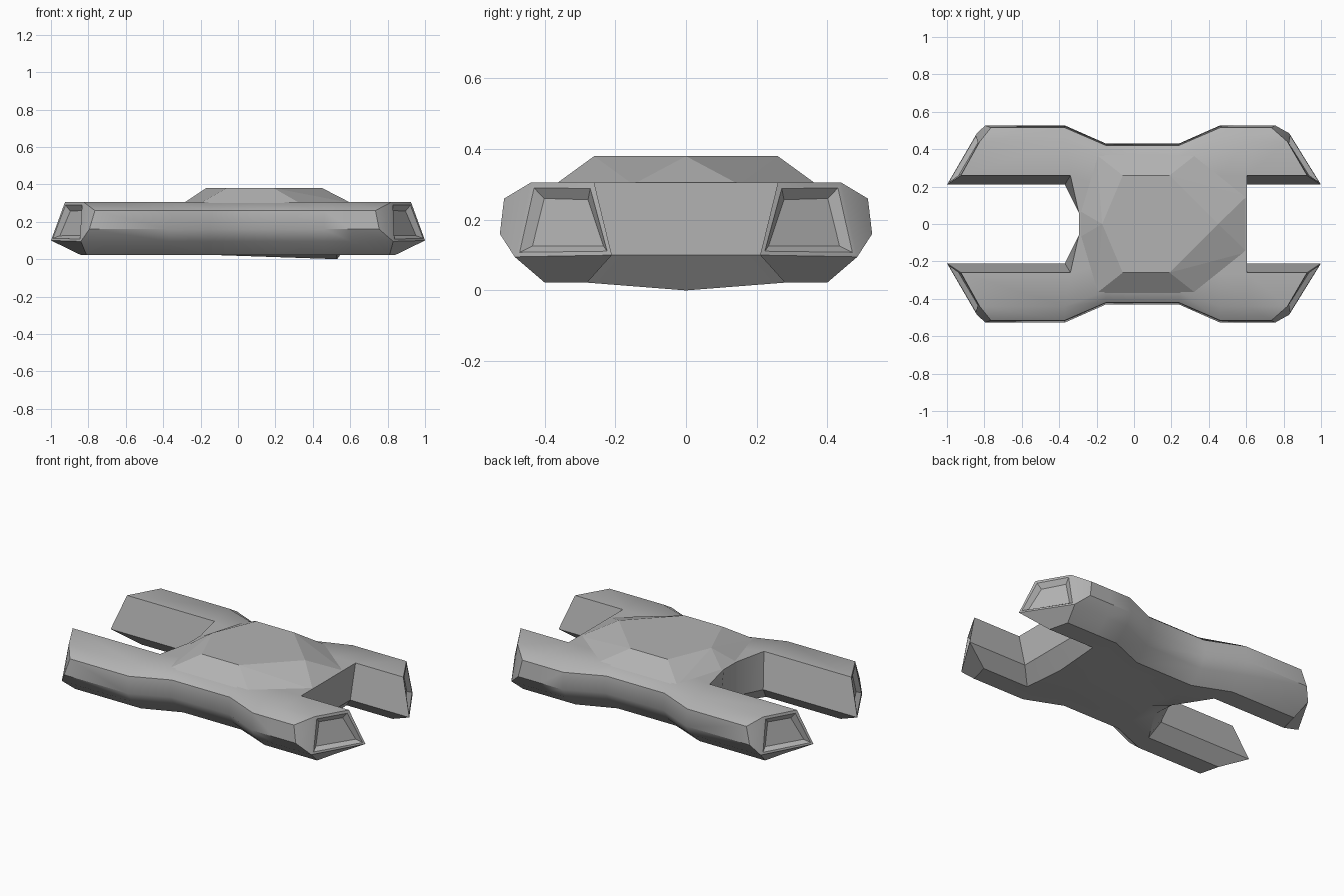
import bpy, bmesh, math

if "Cube" in bpy.data.objects:
    bpy.data.objects.remove(bpy.data.objects["Cube"])

# Half cross-section (y, z) of an arm: inner bottom, inner mid, inner top, then round the outside
ARM = [(.28, .022), (.21, .10), (.26, .305), (.44, .305),
       (.515, .26), (.527, .16), (.485, .095), (.40, .022)]
# Narrower waist section
WAIST = [(.20, .022), (.16, .10), (.20, .305), (.36, .305),
         (.42, .26), (.43, .16), (.39, .095), (.31, .022)]
# Slanted arm tips: x of each section point
REAR_TIP = [-.84, -1.0, -.925, -.825, -.765, -.795, -.84, -.81]
FRONT_TIP = [.84, 1.0, .925, .82, .735, .755, .83, .81]

grey = bpy.data.materials.new("hull_grey")
grey.diffuse_color = (.45, .45, .45, 1)
grey.use_nodes = True
grey.node_tree.nodes["Principled BSDF"].inputs["Base Color"].default_value = grey.diffuse_color


def finish(bm, name, angle):
    me = bpy.data.meshes.new(name)
    bm.to_mesh(me)
    bm.free()
    me.materials.append(grey)
    ob = bpy.data.objects.new(name, me)
    bpy.context.collection.objects.link(ob)
    bpy.ops.object.select_all(action='DESELECT')
    ob.select_set(True)
    bpy.context.view_layer.objects.active = ob
    bpy.ops.object.shade_smooth_by_angle(angle=math.radians(angle))
    return ob


def ring(bm, xs, prof):
    return [bm.verts.new((x, y, z)) for x, (y, z) in zip(xs, prof)]


# Hull: one half lofted along x, mirrored across y
bm = bmesh.new()
R = [ring(bm, REAR_TIP, ARM),
     ring(bm, [-.34, -.37, -.34] + [-.37] * 5, ARM),
     ring(bm, [-.15] * 8, WAIST),
     ring(bm, [.24] * 8, WAIST),
     ring(bm, [.46] * 8, ARM),
     ring(bm, [.53] + [.605] * 7, ARM),
     ring(bm, FRONT_TIP, ARM)]
for i in range(6):
    a, b = R[i], R[i + 1]
    for k in range(8):
        if 1 <= i <= 4 and k in (0, 1):
            continue  # no inner wall inside the body
        j = (k + 1) % 8
        bm.faces.new((a[k], a[j], b[j], b[k]))

# Arm tips: port face, outer chamfer and lower bevel
ports = []
for r in (R[0], R[-1]):
    ports.append(bm.faces.new((r[1], r[2], r[3], r[6])))
    bm.faces.new((r[3], r[4], r[5], r[6]))
    bm.faces.new((r[0], r[1], r[6], r[7]))

# Body centre line, deck, belly and the two notch walls
side = [bm.verts.new(p) for p in ((-.20, .06, .022), (-.295, .06, .10), (-.295, .06, .305))]
rear = [bm.verts.new(p) for p in ((-.12, 0, .022), (-.295, 0, .10), (-.295, 0, .305))]
front = [bm.verts.new(p) for p in ((.53, 0, 0), (.605, 0, .10), (.605, 0, .305))]
body = R[1:6]
bm.faces.new([r[2] for r in body] + [front[2], rear[2], side[2]])
belly = bm.faces.new([r[0] for r in body] + [front[0], rear[0], side[0]])
for r, c in ((R[1], side), (side, rear), (R[5], front)):
    for k in (0, 1):
        bm.faces.new((r[k], r[k + 1], c[k + 1], c[k]))
bmesh.ops.triangulate(bm, faces=[belly])
bmesh.ops.recalc_face_normals(bm, faces=bm.faces[:])

# Recessed ports in the arm tips: flat rim, then a tapered well
bmesh.ops.inset_individual(bm, faces=ports, thickness=.02)
bmesh.ops.inset_individual(bm, faces=ports, thickness=.034, depth=-.024)

hull = finish(bm, "hull", 36)
mirror = hull.modifiers.new("mirror", 'MIRROR')
mirror.use_axis = (False, True, False)
mirror.use_clip = True

# Faceted raised deck on the body
bm = bmesh.new()
for s in (1, -1):
    for x, y, z in ((-.06, .26, .38), (.19, .26, .38), (.45, 0, .38), (-.17, 0, .38),
                    (-.29, .07, .30), (-.2, .37, .30), (.33, .37, .30), (.605, .15, .30)):
        bm.verts.new((x, s * y, z))
bmesh.ops.remove_doubles(bm, verts=bm.verts[:], dist=1e-4)
bmesh.ops.convex_hull(bm, input=bm.verts[:])
bmesh.ops.dissolve_limit(bm, angle_limit=.01, verts=bm.verts[:], edges=bm.edges[:])
bmesh.ops.recalc_face_normals(bm, faces=bm.faces[:])
finish(bm, "raised_deck", 5)
